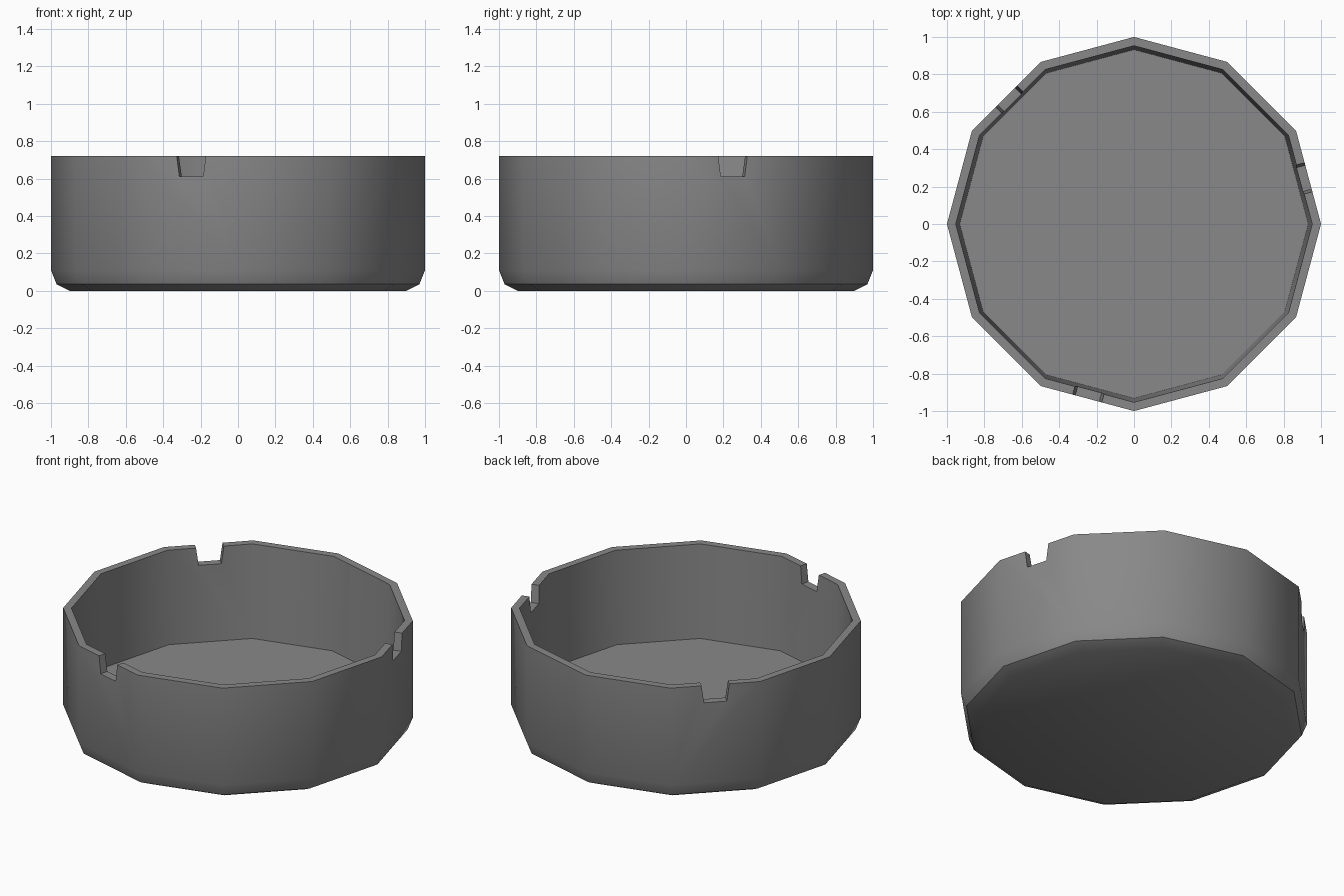
import bpy
import bmesh
from math import radians
from mathutils import Matrix, Vector

cube = bpy.data.objects.get("Cube")
if cube:
    bpy.data.objects.remove(cube, do_unlink=True)

grey = bpy.data.materials.new("grey")
grey.use_nodes = True
grey.diffuse_color = (0.25, 0.25, 0.25, 1)
grey.node_tree.nodes["Principled BSDF"].inputs["Base Color"].default_value = grey.diffuse_color

SIDES = 12
HEIGHT = 0.72


def make_object(name, bm):
    bmesh.ops.recalc_face_normals(bm, faces=bm.faces)
    mesh = bpy.data.meshes.new(name)
    bm.to_mesh(mesh)
    bm.free()
    mesh.materials.append(grey)
    obj = bpy.data.objects.new(name, mesh)
    bpy.context.collection.objects.link(obj)
    return obj


# Bowl: profile from outer base, up the wall, over the rim and down to the floor
profile = [(0.9, 0), (0.97, 0.035), (1, 0.11), (1, HEIGHT), (0.953, HEIGHT), (0.932, 0.135)]
bm = bmesh.new()
rings = []
for radius, z in profile:
    rings.append([bm.verts.new(Matrix.Rotation(radians(360 * i / SIDES), 3, "Z") @ Vector((radius, 0, z)))
                  for i in range(SIDES)])
for low, high in zip(rings, rings[1:]):
    for i in range(SIDES):
        j = (i + 1) % SIDES
        bm.faces.new((low[i], low[j], high[j], high[i]))
bm.faces.new(rings[0])
bm.faces.new(rings[-1])
bowl = make_object("bowl", bm)

# Three tapered notches in the rim, each at the middle of a side
bm = bmesh.new()
notch = [(-0.066, 0.612), (0.066, 0.612), (0.094, 0.82), (-0.094, 0.82)]
for angle in (15, 135, 255):
    turn = Matrix.Rotation(radians(angle), 3, "Z")
    inner, outer = [[bm.verts.new(turn @ Vector((r, y, z))) for y, z in notch] for r in (0.8, 1.1)]
    bm.faces.new(inner)
    bm.faces.new(outer)
    for i in range(4):
        j = (i + 1) % 4
        bm.faces.new((inner[i], inner[j], outer[j], outer[i]))
cutter = make_object("notch_cutter", bm)
cutter.hide_render = True

bpy.ops.object.select_all(action="DESELECT")
bpy.context.view_layer.objects.active = bowl
bowl.select_set(True)
cut = bowl.modifiers.new("notches", "BOOLEAN")
cut.object = cutter
cut.operation = "DIFFERENCE"
cut.solver = "EXACT"
bpy.ops.object.modifier_apply(modifier=cut.name)
bpy.data.objects.remove(cutter, do_unlink=True)

# Smooth walls with crisp rim, notches and base edge
bpy.ops.object.shade_smooth_by_angle(angle=radians(35))
